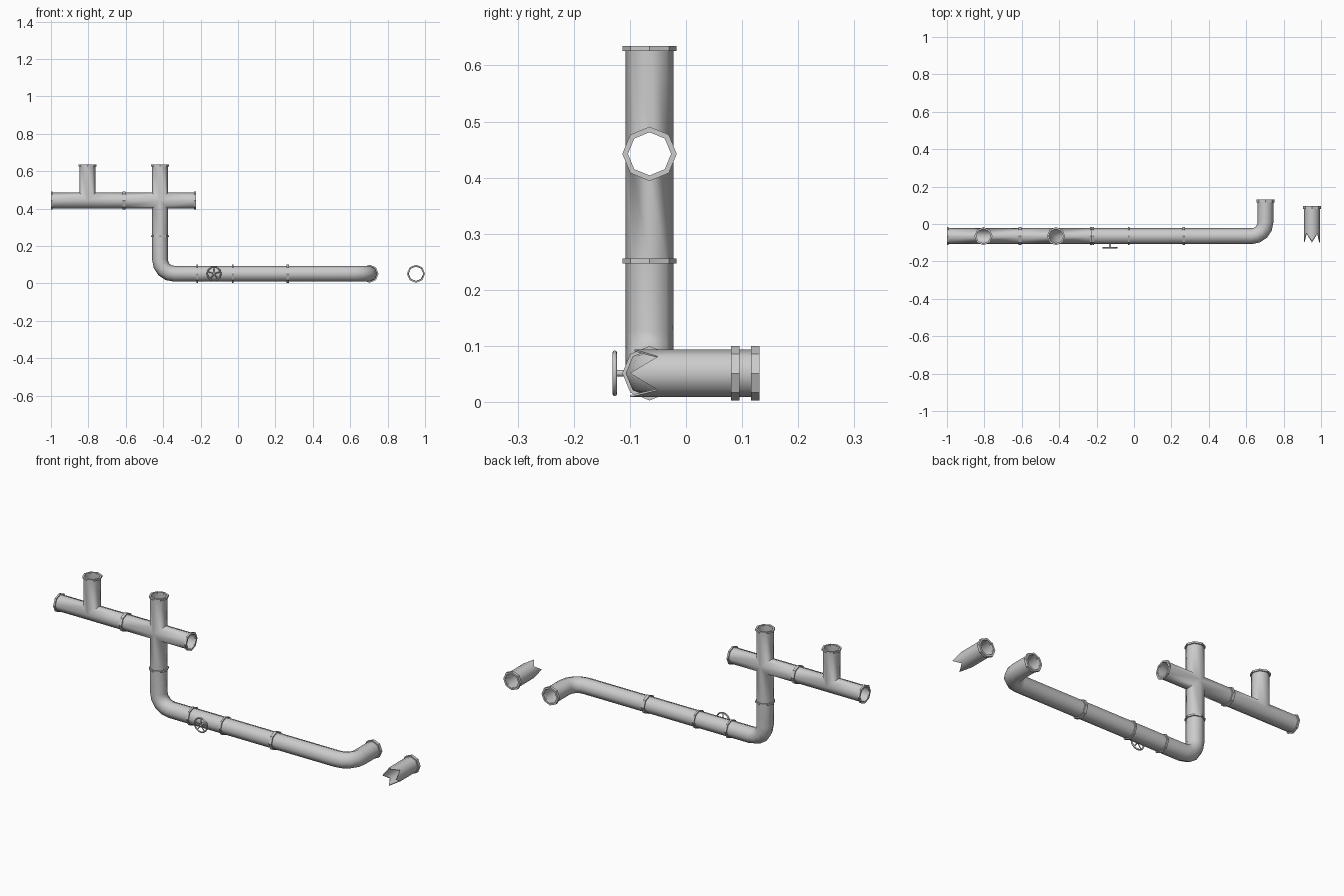
import bpy, bmesh, math
from mathutils import Vector

if "Cube" in bpy.data.objects:
    bpy.data.objects.remove(bpy.data.objects["Cube"])

N = 8                       # octagonal pipes
R, RI, RF = 0.0425, 0.039, 0.0485   # outer wall, inner wall, flange radius
Y, ZL, ZU = -0.065, 0.0515, 0.4425  # pipe run, lower and upper axis heights
X, YV, Z = Vector((1, 0, 0)), Vector((0, 1, 0)), Vector((0, 0, 1))


def finish(bm, name, angle=50):
    bmesh.ops.remove_doubles(bm, verts=bm.verts, dist=1e-5)
    bmesh.ops.recalc_face_normals(bm, faces=bm.faces)
    me = bpy.data.meshes.new(name)
    bm.to_mesh(me)
    bm.free()
    ob = bpy.data.objects.new(name, me)
    bpy.context.collection.objects.link(ob)
    bpy.ops.object.select_all(action='DESELECT')
    ob.select_set(True)
    bpy.context.view_layer.objects.active = ob
    bpy.ops.object.shade_smooth_by_angle(angle=math.radians(angle))
    return ob


def ring(bm, p, t, b, r, shift=None):
    """Octagon around p, across t; shift(u, i) slides each point along t."""
    side, t = t.cross(b), t.normalized()
    out = []
    for i in range(N):
        a = 2 * math.pi * i / N
        u, v = r * math.cos(a), r * math.sin(a)
        out.append(bm.verts.new(p + side * u + b * v + t * (shift(u, i) if shift else 0)))
    return out


def bridge(bm, a, b):
    for i in range(N):
        j = (i + 1) % N
        bm.faces.new((a[i], a[j], b[j], b[i]))


def sweep(bm, path, b, radii=(R, RI), start=None, cap_start=True):
    """Hollow tube along (point, tangent) pairs; start shapes the first ring."""
    skins = []
    for r in radii:
        rings = [ring(bm, p, t, b, r, start if k == 0 else None)
                 for k, (p, t) in enumerate(path)]
        for k in range(len(rings) - 1):
            bridge(bm, rings[k], rings[k + 1])
        skins.append(rings)
    bridge(bm, skins[0][-1], skins[1][-1])
    if cap_start:
        bridge(bm, skins[0][0], skins[1][0])


def flange(name, p, t, b, w):
    """Collar running from p for a width w along t."""
    bm = bmesh.new()
    sweep(bm, [(p, t), (p + t * w, t)], b, (RF, RI - 0.0005))
    finish(bm, name, 30)


def straight(name, p, q, b):
    bm = bmesh.new()
    t = (q - p).normalized()
    sweep(bm, [(p, t), (q, t)], b)
    finish(bm, name)


def elbow(name, p, corner, q, rad=0.075, steps=4):
    bm = bmesh.new()
    t0, t1 = (corner - p).normalized(), (q - corner).normalized()
    c = corner - t0 * rad + t1 * rad
    path = [(p, t0)]
    for k in range(steps + 1):
        a = math.pi / 2 * k / steps
        path.append((c + (t0 * math.sin(a) - t1 * math.cos(a)) * rad,
                     t0 * math.cos(a) + t1 * math.sin(a)))
    path.append((q, t1))
    sweep(bm, path, t0.cross(t1))
    finish(bm, name)


def junction(name, c, arms):
    """Mitred arms in the xz plane: (direction, length, mitre function)."""
    bm = bmesh.new()
    for d, length, mitre in arms:
        sweep(bm, [(c, d), (c + d * length, d)], YV, start=mitre, cap_start=False)
    finish(bm, name)


def both(u, i): return abs(u)
def pos(u, i): return max(0, u)
def neg(u, i): return max(0, -u)


def P(x, z, y=Y): return Vector((x, y, z))


# upper tee and cross
junction("tee_pipe", P(-0.805, ZU),
         [(X, 0.195, pos), (-X, 0.195, neg), (Z, 0.19, both)])
junction("cross_pipe", P(-0.417, ZU),
         [(X, 0.192, both), (-X, 0.193, both), (Z, 0.19, both), (-Z, 0.19, both)])

# lower run
elbow("drop_elbow", P(-0.417, 0.2525), P(-0.417, ZL), P(-0.22, ZL))
straight("valve_pipe", P(-0.22, ZL), P(-0.027, ZL), YV)
straight("straight_pipe", P(-0.027, ZL), P(0.265, ZL), YV)
elbow("end_elbow", P(0.265, ZL), P(0.703, ZL), P(0.703, ZL, 0.13))

# loose broken pipe with a jagged front end
bm = bmesh.new()
sweep(bm, [(P(0.9515, ZL, -0.1), YV), (P(0.9515, ZL, 0.094), YV)], Z,
      start=lambda u, i: 0.05 if i % 2 else 0.004 * (i % 3))
finish(bm, "broken_pipe")

# collars
for i, (x, z, w) in enumerate([(-1, ZU, 0.009), (-0.617, ZU, 0.015), (-0.234, ZU, 0.009),
                               (-0.222, ZL, 0.009), (-0.033, ZL, 0.009), (0.258, ZL, 0.015)]):
    flange(f"side_collar_{i}", P(x, z), X, YV, w)
for i, (x, z) in enumerate([(-0.805, 0.626), (-0.417, 0.626), (-0.417, 0.247)]):
    flange(f"upright_collar_{i}", P(x, z), Z, YV, 0.009)
flange("elbow_end_collar", P(0.703, ZL, 0.116), YV, Z, 0.015)
flange("broken_pipe_collar", P(0.9515, ZL, 0.08), YV, Z, 0.015)


# valve wheel: rim, stem and spokes
def rod(name, p, q, r, sides=8):
    d = q - p
    bpy.ops.mesh.primitive_cylinder_add(vertices=sides, radius=r, depth=d.length,
                                        location=(p + q) / 2,
                                        rotation=d.to_track_quat('Z', 'Y').to_euler())
    bpy.context.object.name = name
    bpy.ops.object.shade_smooth_by_angle(angle=math.radians(50))


hub = P(-0.128, ZL, -0.127)
bpy.ops.mesh.primitive_torus_add(location=hub, rotation=(math.pi / 2, 0, 0),
                                 major_radius=0.0365, minor_radius=0.004,
                                 major_segments=16, minor_segments=8)
bpy.context.object.name = "wheel_rim"
bpy.ops.object.shade_smooth_by_angle(angle=math.radians(50))
rod("valve_stem", P(-0.128, ZL, -0.104), P(-0.128, ZL, -0.13), 0.006)
for k in range(5):
    a = math.pi / 2 + 2 * math.pi * k / 5
    rod(f"wheel_spoke_{k}", hub,
        hub + Vector((math.cos(a), 0, math.sin(a))) * 0.036, 0.0028, 6)
